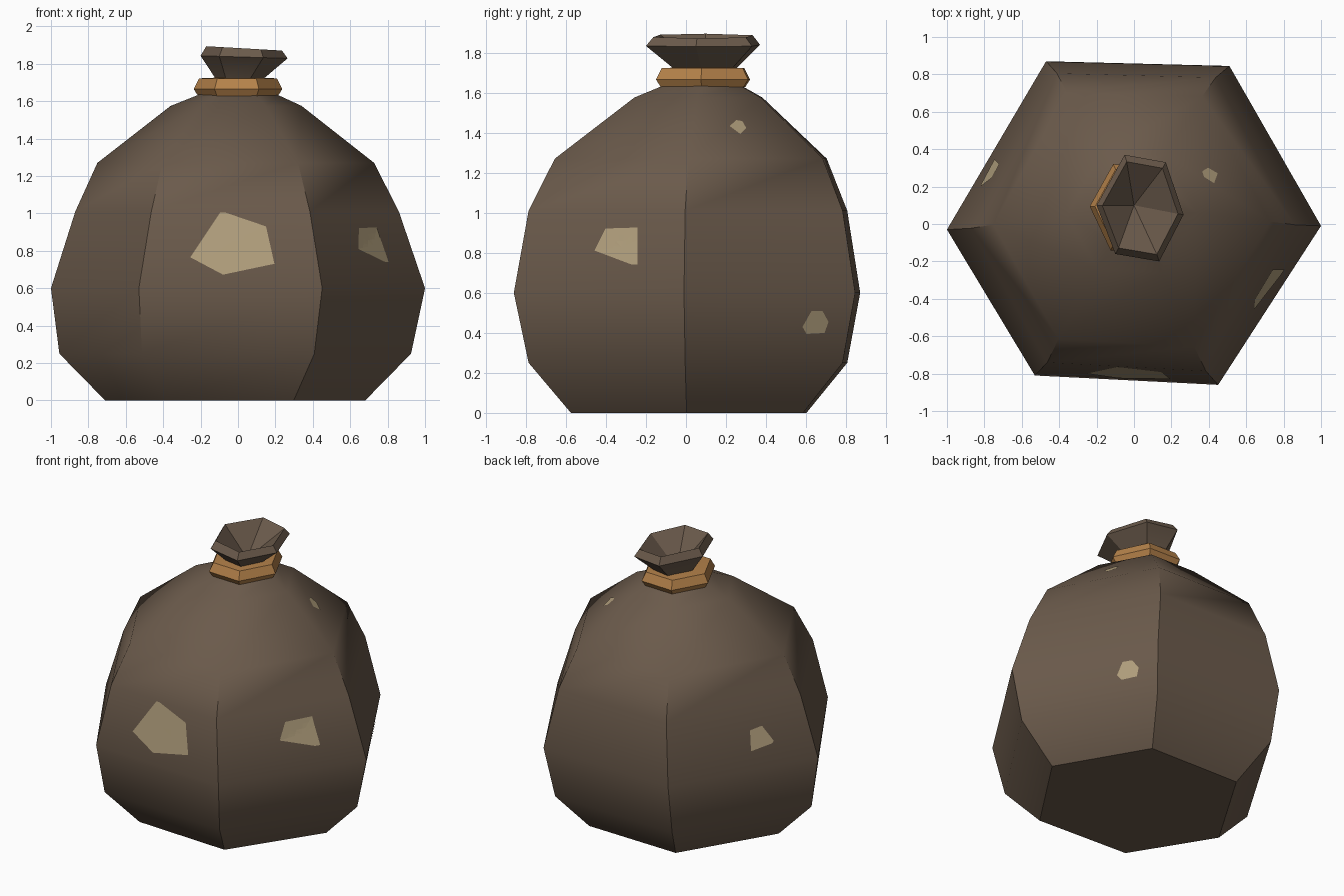
import bpy, bmesh, math
from mathutils import Vector
from mathutils.bvhtree import BVHTree

if "Cube" in bpy.data.objects:
    bpy.data.objects.remove(bpy.data.objects["Cube"])


def material(name, rgb):
    m = bpy.data.materials.new(name)
    m.diffuse_color = (*rgb, 1)
    m.use_nodes = True
    m.node_tree.nodes["Principled BSDF"].inputs["Base Color"].default_value = m.diffuse_color
    return m


CLOTH = material("brown cloth", (0.145, 0.102, 0.070))
ROPE = material("tan rope", (0.456, 0.220, 0.068))
PATCH = material("pale patch", (0.445, 0.350, 0.205))


def make(name, bm, mat, smooth=None):
    bmesh.ops.recalc_face_normals(bm, faces=bm.faces)
    me = bpy.data.meshes.new(name)
    bm.to_mesh(me)
    bm.free()
    ob = bpy.data.objects.new(name, me)
    bpy.context.collection.objects.link(ob)
    me.materials.append(mat)
    if smooth:
        bpy.ops.object.select_all(action='DESELECT')
        ob.select_set(True)
        bpy.context.view_layer.objects.active = ob
        bpy.ops.object.shade_smooth_by_angle(angle=math.radians(smooth))
    return ob


def loft(rings, cap_start=False, tip=None, closed=False):
    """Skin a list of equal-length point rings."""
    bm = bmesh.new()
    vr = [[bm.verts.new(p) for p in r] for r in rings]
    n = len(vr[0])
    pairs = list(zip(vr, vr[1:])) + ([(vr[-1], vr[0])] if closed else [])
    for a, b in pairs:
        for i in range(n):
            j = (i + 1) % n
            bm.faces.new((a[i], a[j], b[j], b[i]))
    if cap_start:
        bm.faces.new(vr[0][::-1])
    if tip:
        t = bm.verts.new(tip)
        for i in range(n):
            bm.faces.new((vr[-1][i], vr[-1][(i + 1) % n], t))
    return bm


# Sack body: uneven hexagon, (z, x scale, y scale, x centre, y centre)
HEX = [(1, -.01), (.51, .845), (-.47, .87), (-1, -.03), (-.53, -.81), (.45, -.86)]
LEVELS = [(0, .695, .68, -.015, .01), (.25, .94, .92, -.015, .005), (.6, 1, 1, 0, 0),
          (1.01, .865, .92, -.005, .005), (1.27, .74, .785, -.012, .02),
          (1.575, .35, .37, -.01, .06), (1.635, .21, .225, 0, .08), (1.70, .14, .15, 0, .09)]
bm = loft([[(x * sx + cx, y * sy + cy, z) for x, y in HEX] for z, sx, sy, cx, cy in LEVELS],
          cap_start=True)
bmesh.ops.recalc_face_normals(bm, faces=bm.faces)
tree = BVHTree.FromBMesh(bm)
make("sack_body", bm, CLOTH, 44)

# Gathered top: flared mouth with a lip and a funnel inside
RIM = [(.265, .05), (.17, .33), (-.05, .37), (-.20, .10), (-.10, -.16), (.135, -.2)]
C = Vector((.035, .085))


def rim_ring(s, z, c, tilt=0):
    return [(c[0] + (x - C.x) * s, c[1] + (y - C.y) * s, z - tilt * x) for x, y in RIM]


make("sack_mouth", loft([rim_ring(.5, 1.68, (.01, .095)), rim_ring(.55, 1.72, (.01, .095)),
                         rim_ring(1, 1.837, C, .03), rim_ring(.87, 1.884, C, .05)],
                        tip=(0, .1, 1.70)), CLOTH, 30)

# Rope tie: six-sided band
band = []
for s, z in [(.9, 1.628), (1, 1.665), (.88, 1.722), (.5, 1.726), (.5, 1.63)]:
    band.append([(.237 * s * math.cos(math.radians(60 * k - 2)),
                  .085 + .266 * s * math.sin(math.radians(60 * k - 2)), z) for k in range(6)])
make("rope_tie", loft(band, closed=True), ROPE, 30)


# Patches: outlines projected on to the body along an axis
def patch(name, origin, side, outline):
    origin, side = Vector(origin), Vector(side)
    ring = []
    for (a, b), (c, d) in zip(outline, outline[1:] + outline[:1]):
        ring += [(a + (c - a) * k / 3, b + (d - b) * k / 3) for k in range(3)]
    mu = sum(p[0] for p in outline) / len(outline)
    mz = sum(p[1] for p in outline) / len(outline)

    def hit(u, z):
        loc, nor, _, _ = tree.ray_cast(origin + side * u + Vector((0, 0, z)), -origin.normalized())
        return loc + nor * .004

    rings = [[hit(mu + (u - mu) * s, mz + (z - mz) * s) for u, z in ring] for s in (1, .66, .33)]
    ob_bm = loft(rings, tip=hit(mu, mz))
    ob_bm.normal_update()
    f = next(iter(ob_bm.faces))
    out = f.normal.dot(origin) > 0
    ob = make(name, ob_bm, PATCH)
    # keep the plate facing outwards
    if (ob.data.polygons[0].normal.dot(origin) > 0) is False:
        ob.data.flip_normals()


X, Y = (1, 0, 0), (0, 1, 0)
patch("front_patch", (0, -3, 0), X,
      [(-.255, .765), (-.095, 1.005), (-.07, 1.005), (.15, .93), (.195, .73), (-.08, .672)])
patch("front_right_patch", (3, 0, 0), Y,
      [(-.455, .81), (-.40, .92), (-.24, .925), (-.24, .74), (-.27, .74)])
patch("back_right_patch", (3, 0, 0), Y,
      [(.58, .43), (.625, .51), (.68, .51), (.71, .455), (.69, .40), (.60, .395)])
patch("upper_spot", (3, 0, 0), Y,
      [(.217, 1.43), (.25, 1.46), (.28, 1.455), (.30, 1.42), (.27, 1.39)])
patch("back_left_patch", (-3, 0, 0), Y,
      [(.345, .72), (.32, .85), (.245, .865), (.2, .76), (.21, .745)])
